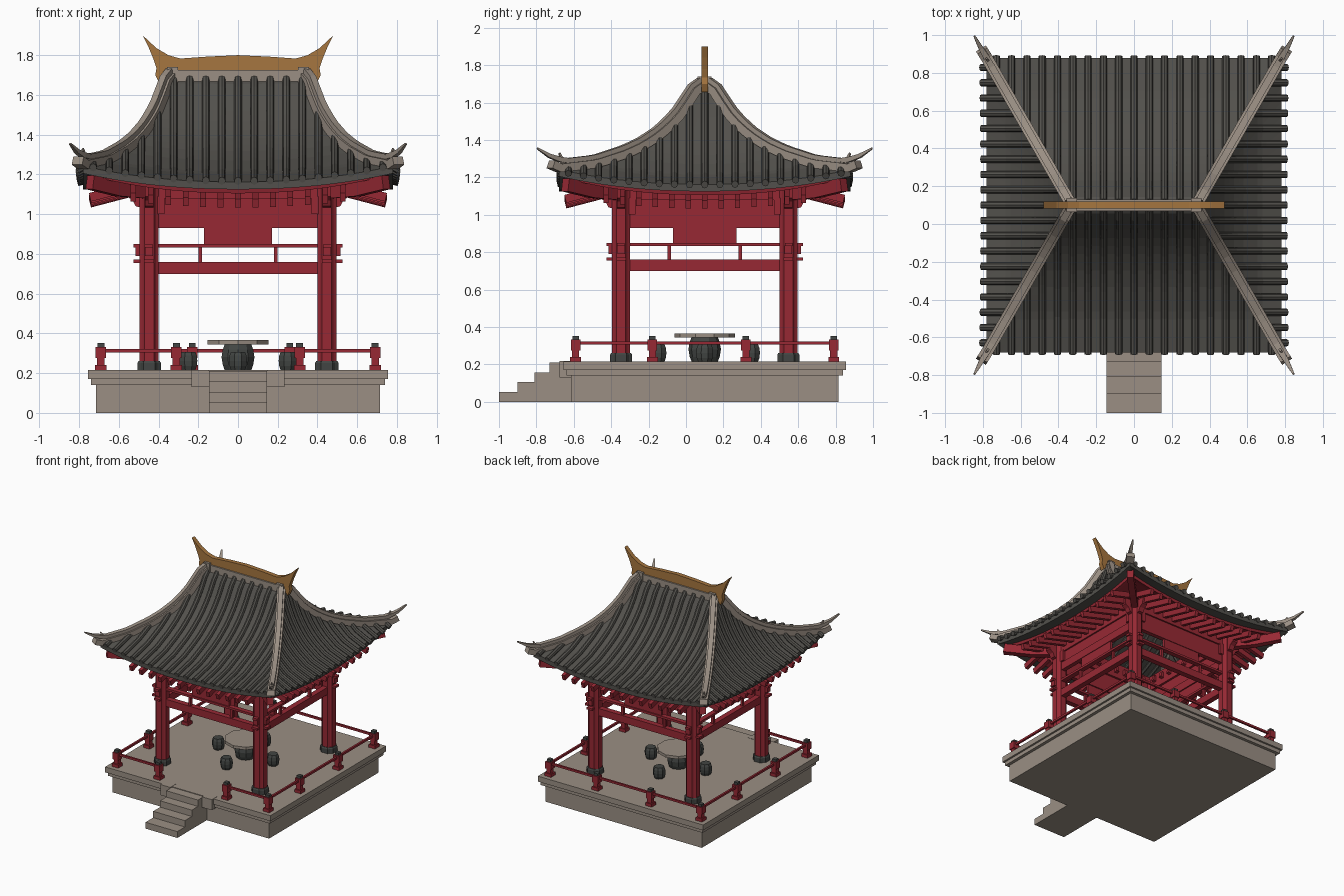
import bpy, bmesh, math
from mathutils import Vector

if "Cube" in bpy.data.objects:
    bpy.data.objects.remove(bpy.data.objects["Cube"])

def mat(name, r, g, b):
    m = bpy.data.materials.new(name)
    m.diffuse_color = (r, g, b, 1)
    m.use_nodes = True
    m.node_tree.nodes["Principled BSDF"].inputs["Base Color"].default_value = m.diffuse_color
    return m

RED = mat("red_lacquer", 0.31, 0.022, 0.034)
STONE = mat("warm_grey_stone", 0.325, 0.275, 0.23)
TILE = mat("dark_roof_tile", 0.085, 0.081, 0.072)
GOLD = mat("ochre_ridge", 0.38, 0.18, 0.05)
DARK = mat("charcoal_stone", 0.055, 0.06, 0.056)
YC, GROUND = 0.1, 0.215          # pavilion centre in y, floor height
E, R = 0.78, 0.33                # eave half width, ridge half length

def finish(bm, name, m):
    bmesh.ops.recalc_face_normals(bm, faces=bm.faces[:])
    me = bpy.data.meshes.new(name)
    bm.to_mesh(me)
    bm.free()
    me.materials.append(m)
    ob = bpy.data.objects.new(name, me)
    bpy.context.collection.objects.link(ob)

def pt(side, a, d, z):
    """side 0 front, 1 right, 2 back, 3 left; a along side, d outwards"""
    x, y = ((a, -d), (d, a), (-a, d), (-d, -a))[side]
    return Vector((x, y + YC, z))

def loft(bm, rings, caps=True):
    vs = [[bm.verts.new(p) for p in ring] for ring in rings]
    n = len(vs[0])
    for r0, r1 in zip(vs, vs[1:]):
        for i in range(n):
            bm.faces.new((r0[i], r0[(i + 1) % n], r1[(i + 1) % n], r1[i]))
    if caps:
        bm.faces.new(vs[0])
        bm.faces.new(vs[-1])

def lbox(bm, side, a0, a1, d0, d1, z0, z1):
    loft(bm, [[pt(side, a, d, z) for a, d in ((a0, d0), (a1, d0), (a1, d1), (a0, d1))] for z in (z0, z1)])

def box(bm, x, y, w, d, z0, z1):
    loft(bm, [[Vector((x + i * w, y + j * d, z)) for i, j in ((-.5, -.5), (.5, -.5), (.5, .5), (-.5, .5))]
              for z in (z0, z1)])

def lathe(bm, x, y, prof, n, rot=0.5):
    loft(bm, [[Vector((x + r * math.cos((i + rot) * math.tau / n), y + r * math.sin((i + rot) * math.tau / n), z))
               for i in range(n)] for r, z in prof])

def sweep(bm, path, section, scales=None):
    rings = []
    for i, p in enumerate(path):
        t = (path[min(i + 1, len(path) - 1)] - path[max(i - 1, 0)]).normalized()
        s = t.cross(Vector((0, 0, 1))).normalized()
        n = s.cross(t)
        k = scales[i] if scales else 1
        rings.append([p + s * a * k + n * b * k for a, b in section])
    loft(bm, rings)

def rect(w, b0, b1):
    return [(-w / 2, b0), (w / 2, b0), (w / 2, b1), (-w / 2, b1)]

# platform
bm = bmesh.new()
for h, z0, z1 in ((.715, 0, .14), (.74, .14, .17), (.755, .17, GROUND)):
    box(bm, 0, YC, 2 * h, 2 * h, z0, z1)
finish(bm, "platform", STONE)

# steps with side blocks
bm = bmesh.new()
for i, y in enumerate((-1, -.9, -.81, -.73)):
    box(bm, 0, (y - .61) / 2, .29, -.61 - y, 0, .0525 * (i + 1))
for x in (-.19, .19):
    box(bm, x, -.64, .09, .075, .13, GROUND + .002)
finish(bm, "front_steps", STONE)

# columns and their stone bases, square with notched corners
cols, bases = bmesh.new(), bmesh.new()
for sx in (-1, 1):
    for sy in (-1, 1):
        ring = []
        for c, s in ((1, 0), (0, 1), (-1, 0), (0, -1)):
            for a, b in ((.048, .024), (.034, .034), (.024, .048)):
                ring.append((c * a - s * b, s * a + c * b))
        for b, levels in ((cols, ((1, .25), (1, 1.17))), (bases, ((1.22, GROUND), (1.22, .252), (1.1, .262)))):
            loft(b, [[Vector((sx * .447 + k * u, YC + sy * .447 + k * v, z)) for u, v in ring] for k, z in levels])
finish(cols, "columns", RED)
finish(bases, "column_bases", DARK)

# beams, panels and brackets between columns
bm = bmesh.new()
for s in range(4):
    lbox(bm, s, -.42, .42, .425, .47, .70, .76)
    lbox(bm, s, -.525, .525, .43, .47, .832, .85)
    lbox(bm, s, -.42, .42, .43, .465, .93, .995)
    lbox(bm, s, -.42, .42, .437, .458, .995, 1.09)
    lbox(bm, s, -.47, .47, .42, .47, 1.08, 1.20)
    lbox(bm, s, -.17, .17, .44, .46, .845, .94)
    for e in (-1, 1):
        lbox(bm, s, e * .19 - .01, e * .19 + .01, .44, .46, .755, .835)
        c = e * .447                              # stepped bracket ends on the columns
        lbox(bm, s, c - .02, c + .02, .48, .515, .79, .835)
        lbox(bm, s, c - .025, c + .025, .48, .525, .755, .772)
        w = [(.48, 1.03), (.515, 1.04), (.53, 1.07), (.56, 1.09), (.565, 1.14), (.48, 1.14)]
        loft(bm, [[pt(s, c + k, d, z) for d, z in w] for k in (-.022, .022)])
        lbox(bm, s, e * .40 - .03, e * .40 + .03, .43, .475, 1.0, 1.09)
finish(bm, "frame_beams", RED)

def extent(side, s):
    return R + (E - R) * s if side % 2 == 0 else E * s

# roof slope profile: (distance from ridge, height)
SLOPE = ((0, 1.69), (.065, 1.65), (.11, 1.59), (.17, 1.516), (.24, 1.45), (.32, 1.39), (.43, 1.325), (.55, 1.272),
         (.75, 1.205), (1, 1.162), (1.1, 1.15))

def roof(side, a, s):
    """point on the curved hip roof, s = 0 ridge to 1 eave"""
    ext = max(extent(side, s), 1e-4)
    for (s0, z0), (s1, z1) in zip(SLOPE, SLOPE[1:]):
        if s <= s1:
            break
    z = z0 + (z1 - z0) * (s - s0) / (s1 - s0)
    z += .08 * min(s, 1) * min(1, abs(a) / ext) ** 2.2
    d = E * s if side % 2 == 0 else R + (E - R) * s
    return pt(side, a, d, z)

# roof skin, eave band and red soffit
skin, soffit = bmesh.new(), bmesh.new()
N, M = 20, 18
us = [2 * i / N - 1 for i in range(N + 1)]
lift = [.08 * abs(u) ** 2.2 for u in us]
for side in range(4):
    g = [[roof(side, extent(side, s) * u, s) for u in us] for s in [max(j / M, .001) for j in range(M + 1)]]
    low = lambda d, z, k: [pt(side, u * d, d, z + l * k) for u, l in zip(us, lift)]
    g += [low(E, 1.125, 1), low(E - .08, 1.125, 1)]
    red = [g[-1], low(E - .085, 1.105, .95), low(E - .12, 1.115, .9), low(.44, 1.19, 0)]
    for b, rows in ((skin, g), (soffit, red)):
        vs = [[b.verts.new(p) for p in row] for row in rows]
        for r0, r1 in zip(vs, vs[1:]):
            for i in range(N):
                b.faces.new((r0[i], r0[i + 1], r1[i + 1], r1[i]))
for b, name, m in ((skin, "roof_skin", TILE), (soffit, "eave_soffit", RED)):
    bmesh.ops.remove_doubles(b, verts=b.verts[:], dist=.0005)
    finish(b, name, m)

# tile ribs
bm = bmesh.new()
sec = [(.019 * math.cos(k * math.pi / 4), .02 * math.sin(k * math.pi / 4) + .006) for k in range(8)]
for side in range(4):
    for k in range(-9, 10):
        a = k * .081
        s0 = max(.02, (abs(a) - R) / (E - R) if side % 2 == 0 else abs(a) / E)
        end = 1.01 if side % 2 == 0 else 1.06
        n = max(2, round((end - s0) * 16))
        sweep(bm, [roof(side, a, s0 + (end - s0) * i / n) for i in range(n + 1)], sec)
finish(bm, "tile_ribs", TILE)

# rafters and corner rafters
bm = bmesh.new()
for s in range(4):
    for k in range(-6, 7):
        a = k * .088
        up = .03 * (a / .53) ** 2
        d0 = max(.40, abs(a))
        sweep(bm, [pt(s, a, d0, 1.14 - .26 * (d0 - .42) + up), pt(s, a, .745, 1.055 + up)], rect(.028, -.022, .022))
    sweep(bm, [pt(s, .42, .42, 1.11), pt(s, .6, .6, 1.125), pt(s, .745, .745, 1.16)], rect(.05, -.035, .035))
finish(bm, "rafters", RED)

# hip ridges with upturned tips
bm = bmesh.new()
for sx in (-1, 1):
    for side, y in ((0, -1), (2, 1)):
        def hip(s, dz=0):
            p = roof(side, extent(side, s) * -sx * y, s)
            p.z += dz
            return p
        low = [hip(.01 + .99 * i / 18) for i in range(19)]
        low.append(Vector((sx * .808, YC + y * .825, 1.262)))
        sweep(bm, low, rect(.062, -.014, .03))
        sweep(bm, [hip(.01 + .93 * i / 18) for i in range(19)], rect(.036, .025, .055))
        horn = [hip(.86, .04), hip(.94, .042), hip(1.0, .055)]
        horn += [Vector((sx * .81, YC + y * .83, 1.315)), Vector((sx * .845, YC + y * .895, 1.355))]
        sweep(bm, horn, rect(.034, -.014, .014), (1, 1, .95, .75, .3))
        # small raised finial on the hip end
        p = hip(.97, .03)
        sweep(bm, [p, p + Vector((sx * .015, y * .02, .055))], rect(.02, -.012, .012), (1, .4))
box(bm, 0, YC, 2 * R + .06, .06, 1.665, 1.725)
for x in (-R, R):
    box(bm, x, YC, .055, .075, 1.66, 1.74)
finish(bm, "hip_ridges", STONE)

# ochre main ridge with flared ends
half = [(.15, 1.793), (.29, 1.783), (.35, 1.80), (.41, 1.835), (.48, 1.90), (.45, 1.84), (.425, 1.78), (.41, 1.735),
        (.416, 1.70), (.395, 1.655), (.375, 1.68), (.365, 1.72)]
out = [(0, 1.80)] + half + [(-x, z) for x, z in reversed(half)]
bm = bmesh.new()
loft(bm, [[Vector((x, y, z)) for x, z in out] for y in (YC - .018, YC + .018)])
finish(bm, "main_ridge", GOLD)

# railing posts, caps and rails
bm, caps = bmesh.new(), bmesh.new()
for s in range(4):
    inner = (-.31, .31) if s == 0 else (-.28, .22) if s == 1 else (-.26, .23) if s == 2 else (-.22, .28)
    for a in (-.69,) + inner:
        p = pt(s, a, .69, 0)
        box(bm, p.x, p.y, .058, .058, GROUND, .24)
        box(bm, p.x, p.y, .038, .038, .24, .275)
        box(bm, p.x, p.y, .052, .052, .275, .332)
        box(caps, p.x, p.y, .034, .034, .332, .352)
    for a0, a1 in (((-.69, -.31), (.31, .69)) if s == 0 else ((-.69, .69),)):
        lbox(bm, s, a0, a1, .682, .698, .305, .322)
finish(bm, "railing", RED)
finish(caps, "railing_caps", DARK)

# table and stools
bm = bmesh.new()
lathe(bm, 0, YC, ((.162, .343), (.162, .366)), 10)
finish(bm, "table_top", STONE)
bm = bmesh.new()
lathe(bm, 0, YC, ((.07, GROUND), (.08, .24), (.087, .28), (.08, .32), (.07, .345)), 10)
for s in range(4):
    p = pt(s, 0, .25, 0)
    lathe(bm, p.x, p.y, ((.038, GROUND), (.046, .235), (.049, .262), (.046, .288), (.038, .306)), 8)
finish(bm, "table_pedestal_and_stools", DARK)
